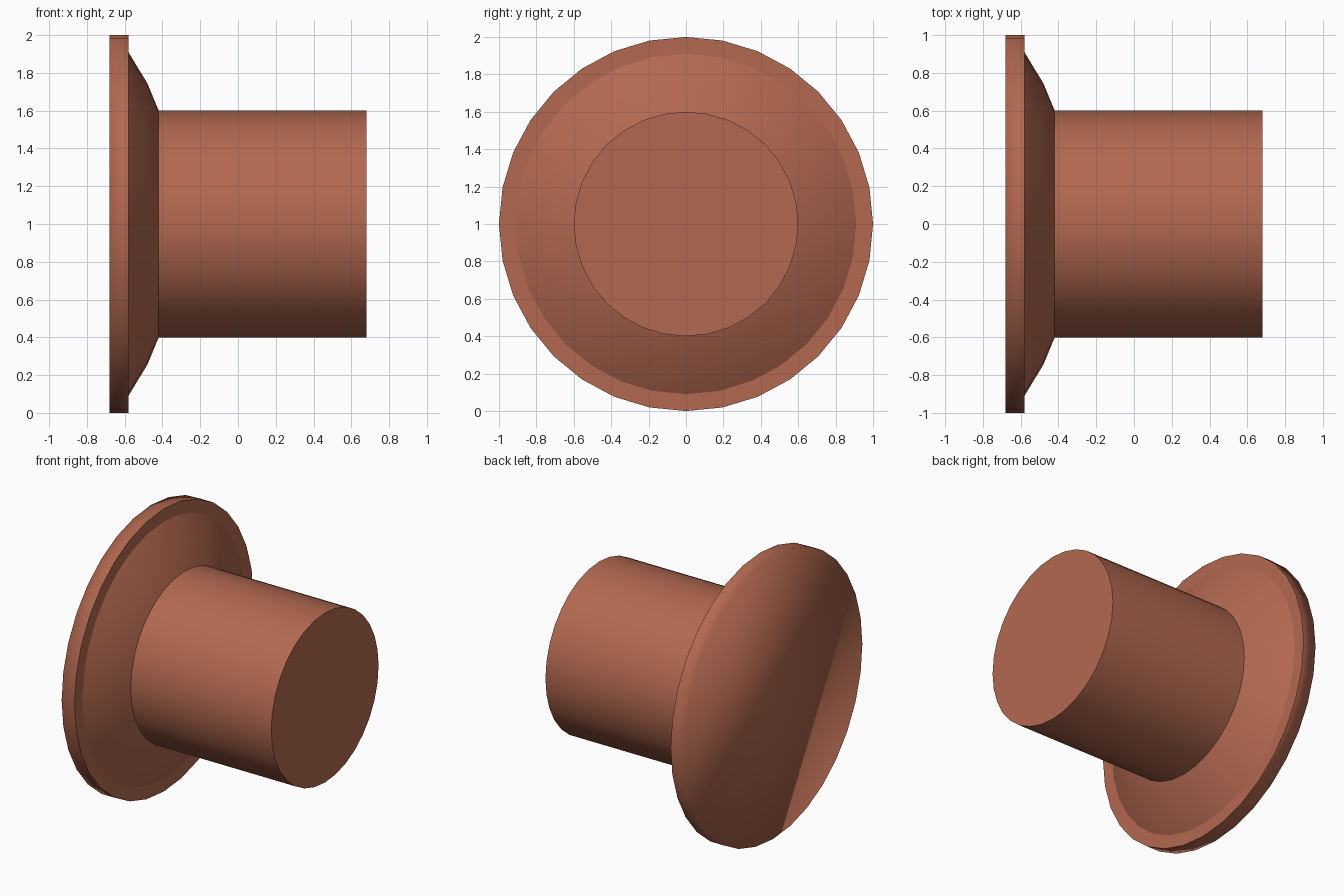
import bpy, bmesh, math

if "Cube" in bpy.data.objects:
    bpy.data.objects.remove(bpy.data.objects["Cube"])

SIDES = 32

# profile along x: (x, radius), from back face to shaft end
profile = [(-0.68, 1.0), (-0.58, 1.0), (-0.58, 0.91),
           (-0.48, 0.745), (-0.42, 0.6), (0.68, 0.6)]
SHARP_RINGS = {1, 4, 5}
SOFT_SPLIT = 2  # crisp shading where the flat lip meets the flare

bm = bmesh.new()
rings = []
for x, r in profile:
    rings.append([bm.verts.new((x, r * math.cos(2 * math.pi * i / SIDES),
                                1 + r * math.sin(2 * math.pi * i / SIDES)))
                  for i in range(SIDES)])

# skin between rings
for a, b in zip(rings, rings[1:]):
    for i in range(SIDES):
        j = (i + 1) % SIDES
        bm.faces.new((a[i], a[j], b[j], b[i]))

# flat end caps
bm.faces.new(rings[0])
bm.faces.new(rings[-1])
bmesh.ops.recalc_face_normals(bm, faces=bm.faces[:])

# smooth everywhere except the crisp rings
for f in bm.faces:
    f.smooth = True
for k in SHARP_RINGS | {SOFT_SPLIT}:
    for i in range(SIDES):
        bm.edges.get((rings[k][i], rings[k][(i + 1) % SIDES])).smooth = False

mesh = bpy.data.meshes.new("flanged_plug")
bm.to_mesh(mesh)
bm.free()
plug = bpy.data.objects.new("flanged_plug", mesh)
bpy.context.collection.objects.link(plug)

# terracotta colour
mat = bpy.data.materials.new("terracotta")
mat.diffuse_color = (0.45, 0.14, 0.08, 1)
mat.use_nodes = True
mat.node_tree.nodes["Principled BSDF"].inputs["Base Color"].default_value = mat.diffuse_color
mesh.materials.append(mat)
